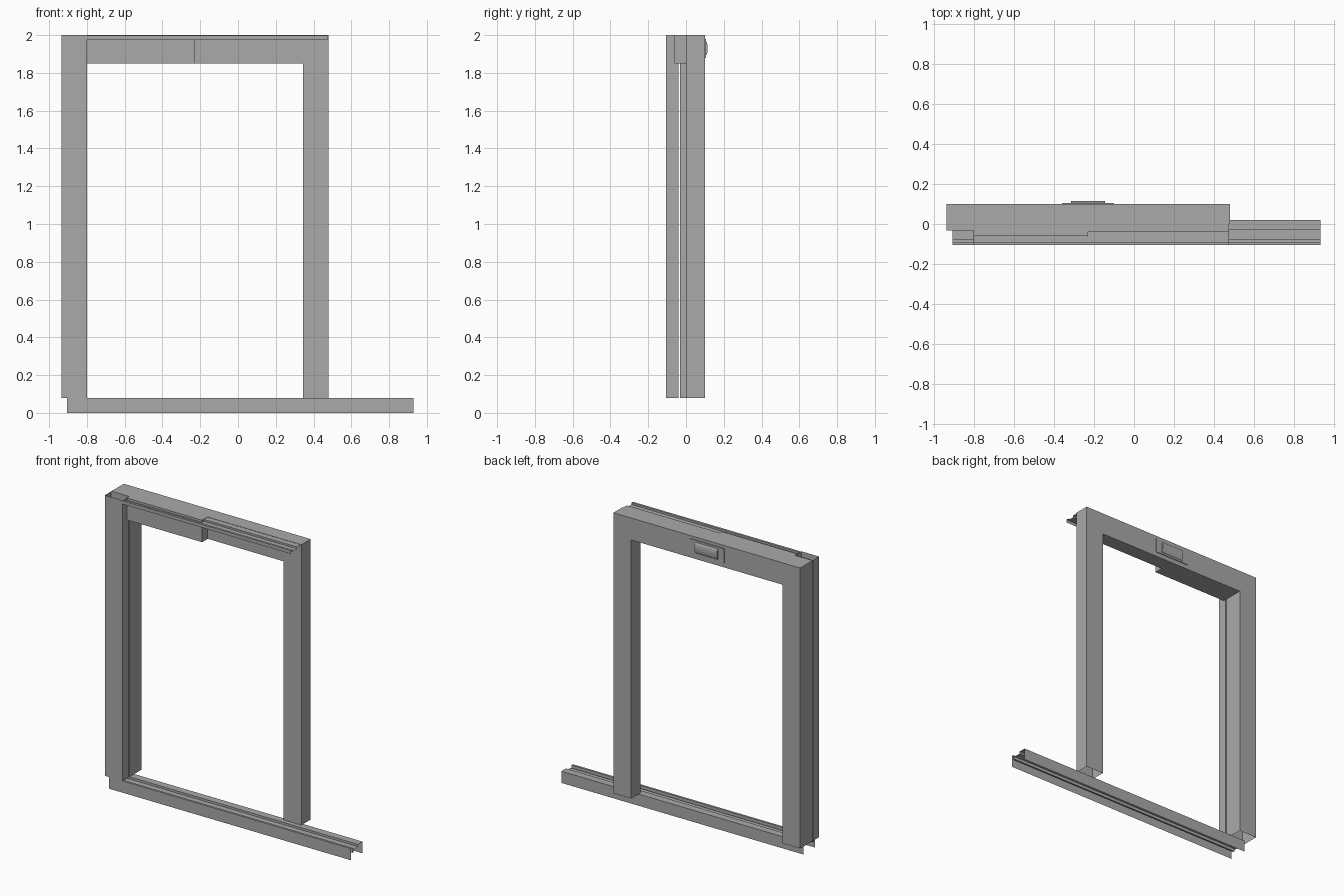
import bpy, bmesh, math

if "Cube" in bpy.data.objects:
    bpy.data.objects.remove(bpy.data.objects["Cube"])

GREY = (0.4, 0.4, 0.4, 1)
metal = bpy.data.materials.new("grey_metal")
metal.use_nodes = True
metal.diffuse_color = GREY
metal.node_tree.nodes["Principled BSDF"].inputs["Base Color"].default_value = GREY


def finish(name, bm):
    mesh = bpy.data.meshes.new(name)
    bm.to_mesh(mesh)
    bm.free()
    mesh.materials.append(metal)
    obj = bpy.data.objects.new(name, mesh)
    bpy.context.collection.objects.link(obj)
    return obj


def prism(name, outline, z0, z1, top=True, bottom=True):
    """Upright prism from a counter-clockwise xy outline, with optional caps."""
    bm = bmesh.new()
    low = [bm.verts.new((x, y, z0)) for x, y in outline]
    high = [bm.verts.new((x, y, z1)) for x, y in outline]
    n = len(outline)
    for i in range(n):
        j = (i + 1) % n
        bm.faces.new((low[i], low[j], high[j], high[i]))
    if top:
        bm.faces.new(high)
    if bottom:
        bm.faces.new(low[::-1])
    return finish(name, bm)


def rect(x0, x1, y0, y1):
    return [(x0, y0), (x1, y0), (x1, y1), (x0, y1)]


def sheet(name, profile, x0, x1, capped=False):
    """Folded sheet: a yz profile drawn from front to back, swept along x."""
    bm = bmesh.new()
    a = [bm.verts.new((x0, y, z)) for y, z in profile]
    b = [bm.verts.new((x1, y, z)) for y, z in profile]
    for i in range(len(profile) - 1):
        bm.faces.new((a[i], b[i], b[i + 1], a[i + 1]))
    if capped:
        bm.faces.new(a)
        bm.faces.new(b[::-1])
    return finish(name, bm)


RIGHT, RIGHT_IN, LEFT_IN, LEFT = -0.935, -0.80, 0.345, 0.48
FRONT, BACK, SILL, TOP = -0.105, 0.10, 0.08, 2.0

# Posts, hollow and open at the foot
prism("left_post", rect(LEFT_IN, LEFT, 0, BACK), SILL, TOP, bottom=False)
prism("right_post", rect(RIGHT, RIGHT_IN, -0.033, BACK), SILL, TOP, bottom=False)

# Open sheet channel in front of the right post
prism("right_post_channel", rect(RIGHT, RIGHT_IN, FRONT, -0.04),
      SILL, TOP, top=False, bottom=False)

# Header, deeper over its right half
prism("header", [(RIGHT_IN, -0.06), (-0.23, -0.06), (-0.23, 0),
                 (LEFT_IN, 0), (LEFT_IN, BACK), (RIGHT_IN, BACK)], 1.85, TOP)

# Sliding track along the top
sheet("top_track", [(FRONT, 1.975), (FRONT, 1.998), (-0.09, 1.998), (-0.09, 1.985),
                    (-0.04, 1.985), (-0.04, 1.998), (0, 1.998)], RIGHT_IN, 0.475)

# Grooved floor rail, open underneath
sheet("floor_rail", [(FRONT, 0), (FRONT, SILL), (-0.09, SILL), (-0.09, 0.045),
                     (-0.08, 0.045), (-0.08, 0.065), (-0.03, 0.065),
                     (-0.03, SILL), (0.02, SILL), (0.02, 0)], -0.905, 0.93)

# Back plate and rounded cover on the header
prism("sensor_plate", rect(-0.36, -0.10, BACK, 0.105), 1.88, 1.98)
arc = [(0.105 + 0.01 * math.sin(math.pi * i / 10),
        1.93 + 0.037 * math.cos(math.pi * i / 10)) for i in range(11)]
cover = sheet("sensor_cover", arc, -0.315, -0.145, capped=True)
for p in cover.data.polygons[:10]:
    p.use_smooth = True
cover.data.set_sharp_from_angle(angle=math.radians(40))
